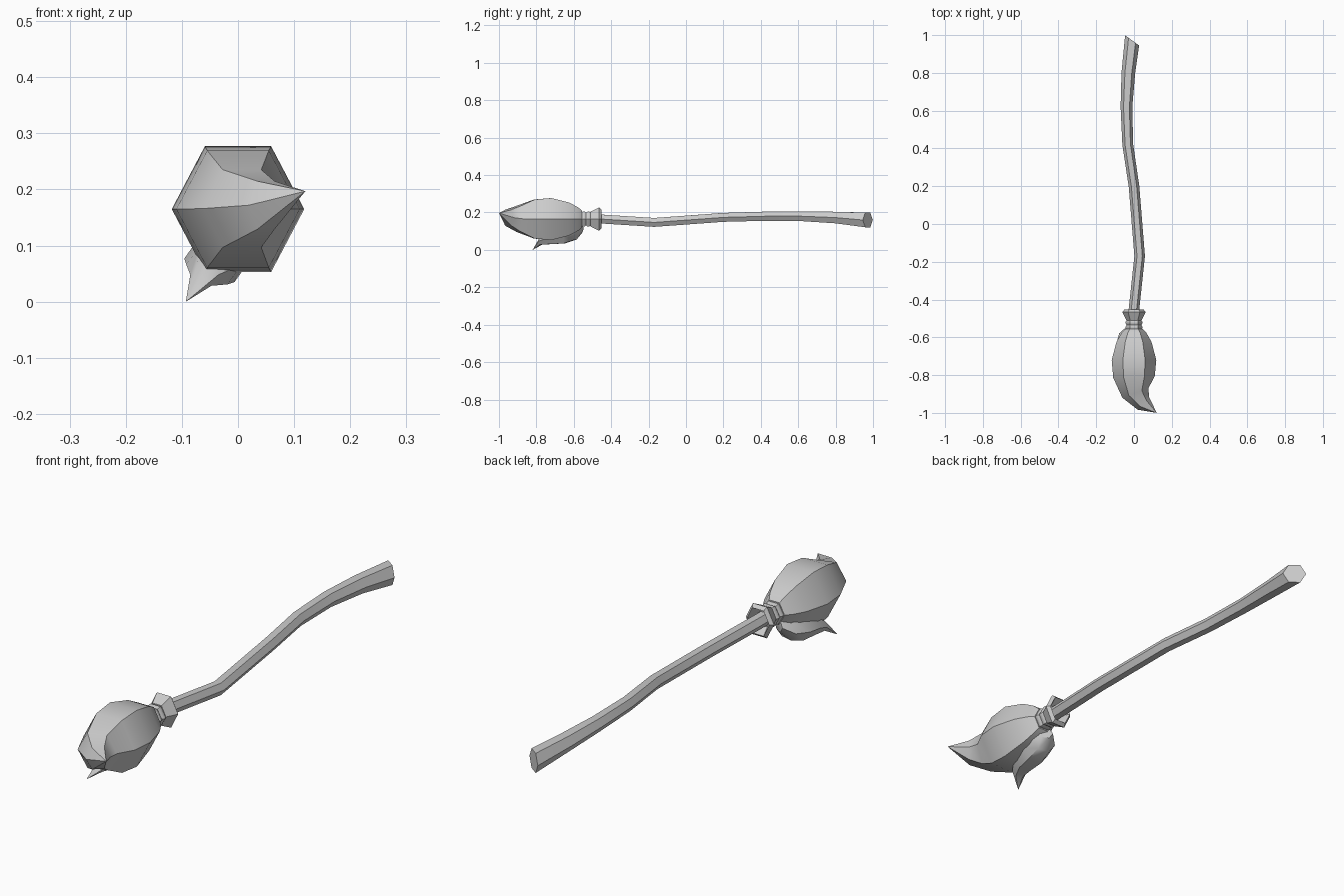
import bpy, bmesh
from math import sin, cos, atan, radians, pi

if "Cube" in bpy.data.objects:
    bpy.data.objects.remove(bpy.data.objects["Cube"])

SIDES = 6
AXIS_HEIGHT = 0.165

grey = bpy.data.materials.new("plain grey")
grey.use_nodes = True
grey.diffuse_color = (0.6, 0.6, 0.6, 1)
grey.node_tree.nodes["Principled BSDF"].inputs["Base Color"].default_value = grey.diffuse_color


def hexagon_ring(bm, center, radius, flatness, yaw):
    """Upright hexagon with flat top and bottom, turned about the vertical."""
    x, y, z = center
    ring = []
    for side in range(SIDES):
        angle = 2 * pi * side / SIDES
        across = radius * cos(angle)
        up = radius * flatness * sin(angle) / sin(pi / 3)
        ring.append(bm.verts.new((x + across * cos(yaw), y + across * sin(yaw), z + up)))
    return ring


def loft(name, path, radii, flatness=0.95, tip=None, end_yaw=None):
    """Six-sided tube along a path, ending in a flat cap or a pointed tip."""
    bm = bmesh.new()
    stops = path + [tip] if tip else path
    rings = []
    for i, (center, radius) in enumerate(zip(path, radii)):
        # Each ring is square to the direction between its neighbours
        before, after = stops[max(i - 1, 0)], stops[min(i + 1, len(stops) - 1)]
        yaw = atan((before[0] - after[0]) / (after[1] - before[1]))
        if end_yaw is not None and i == len(path) - 1:
            yaw = end_yaw
        rings.append(hexagon_ring(bm, center, radius, flatness, yaw))
    for first, second in zip(rings, rings[1:]):
        bmesh.ops.bridge_loops(bm, edges=ring_edges(bm, first) + ring_edges(bm, second))
    bm.faces.new(rings[0])
    if tip:
        point = bm.verts.new(tip)
        for side in range(SIDES):
            bm.faces.new((rings[-1][side - 1], rings[-1][side], point))
    else:
        bm.faces.new(rings[-1])
    bmesh.ops.recalc_face_normals(bm, faces=bm.faces)
    mesh = bpy.data.meshes.new(name)
    bm.to_mesh(mesh)
    bm.free()
    mesh.materials.append(grey)
    part = bpy.data.objects.new(name, mesh)
    bpy.context.collection.objects.link(part)
    bpy.ops.object.select_all(action='DESELECT')
    part.select_set(True)
    bpy.context.view_layer.objects.active = part
    bpy.ops.object.shade_smooth_by_angle(angle=radians(40))


def ring_edges(bm, ring):
    """Edges around one hexagon, made on first use."""
    edges = []
    for side in range(SIDES):
        pair = (ring[side - 1], ring[side])
        edges.append(bm.edges.get(pair) or bm.edges.new(pair))
    return edges


def straight(stations):
    """Points on the level centre line."""
    return [(0, y, AXIS_HEIGHT) for y in stations]


# Crooked handle that thickens toward its slanted end
handle_path = [(0, -0.58, 0.165), (0, -0.45, 0.165), (0.03, -0.17, 0.147), (0, 0.2, 0.174),
               (-0.033, 0.42, 0.18), (-0.04, 0.62, 0.18), (-0.03, 0.8, 0.173),
               (-0.01, 0.972, 0.16)]
handle_radii = [0.028 + 0.02 * max(y, 0) ** 4 for x, y, z in handle_path]
loft("handle", handle_path, handle_radii, flatness=0.85, end_yaw=-radians(36))

# Flared hollow collar above the binding
loft("collar", straight((-0.51, -0.465, -0.452, -0.49)), (0.04, 0.062, 0.05, 0.03), flatness=1)

# Two cord wraps, each bulging in the middle
for name, y in (("upper_cord_wrap", -0.522), ("lower_cord_wrap", -0.547)):
    stations = [y + step * 0.005 for step in (3, 1, -1, -3)]
    loft(name, straight(stations), (0.037, 0.044, 0.044, 0.037), flatness=0.9)

# Main bristle bundle curling to a point
bristle_path = straight((-0.555, -0.575, -0.625, -0.72, -0.81))
bristle_path += [(0.007, -0.895, 0.166), (0.05, -0.95, 0.172)]
loft("bristles", bristle_path, (0.045, 0.065, 0.093, 0.118, 0.11, 0.073, 0.045),
     tip=(0.12, -1, 0.197))

# Small loose tuft underneath
tuft_path = [(-0.015, -0.56, 0.115), (-0.03, -0.59, 0.09), (-0.036, -0.65, 0.077),
             (-0.043, -0.72, 0.066), (-0.06, -0.775, 0.048)]
loft("lower_tuft", tuft_path, (0.03, 0.05, 0.06, 0.05, 0.028), flatness=0.7,
     tip=(-0.093, -0.82, 0))
